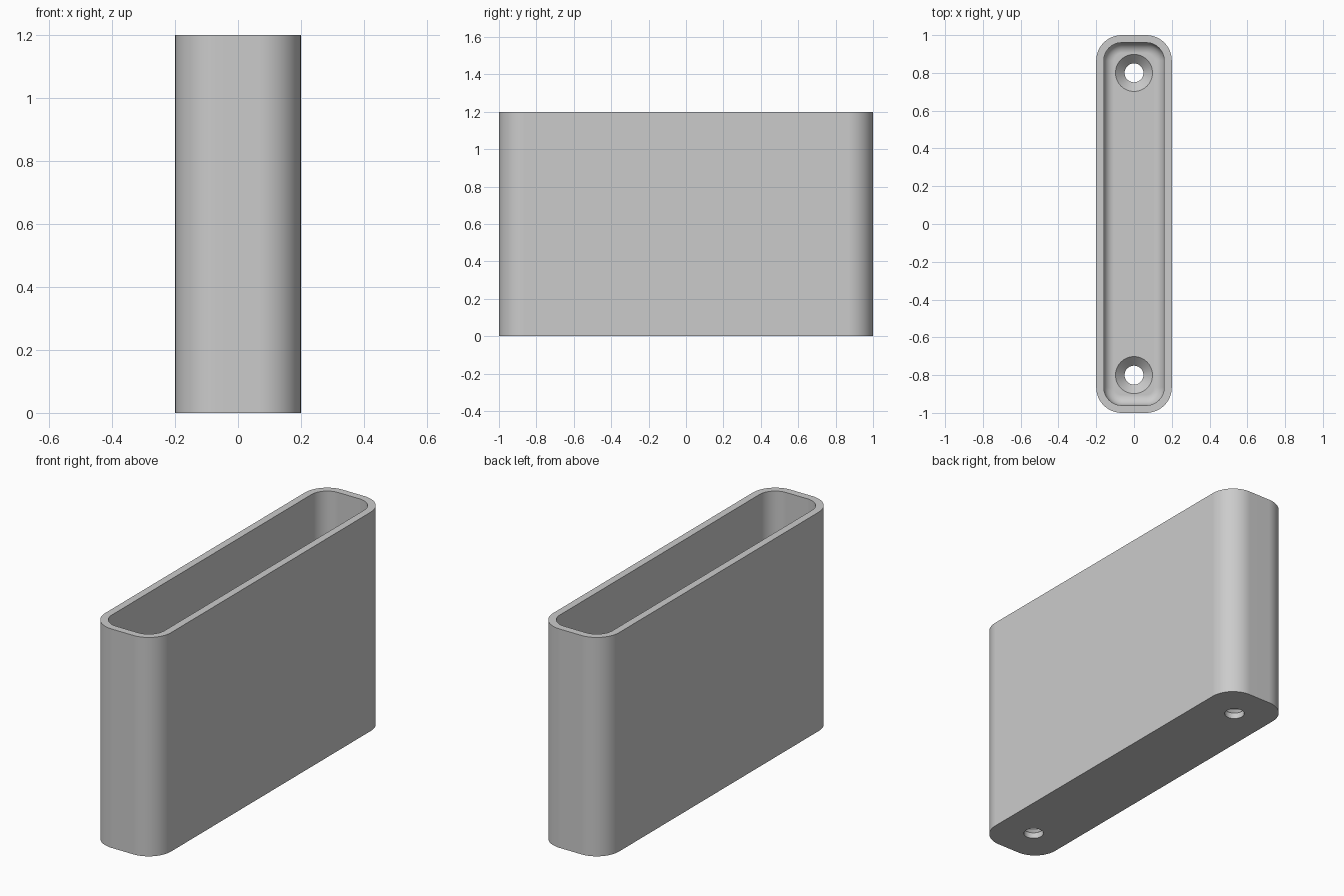
import bpy, bmesh, math

old = bpy.data.objects.get("Cube")
if old:
    bpy.data.objects.remove(old, do_unlink=True)

WIDTH, LENGTH, HEIGHT = 0.4, 2.0, 1.2
WALL, FLOOR = 0.04, 0.08
CORNER, FILLET = 0.135, 0.055
HOLE_Y, HOLE_R, SINK_R = 0.8, 0.05, 0.098

grey = bpy.data.materials.new("light grey")
grey.use_nodes = True
colour = (0.6, 0.6, 0.6, 1)
grey.diffuse_color = colour
grey.node_tree.nodes["Principled BSDF"].inputs["Base Color"].default_value = colour


def make_object(name, bm):
    bmesh.ops.recalc_face_normals(bm, faces=bm.faces)
    mesh = bpy.data.meshes.new(name)
    bm.to_mesh(mesh)
    bm.free()
    mesh.materials.append(grey)
    obj = bpy.data.objects.new(name, mesh)
    bpy.context.collection.objects.link(obj)
    return obj


def rounded_ring(bm, inset, z, steps=12):
    """Rounded rectangle of vertices, inset from the outer outline."""
    r = CORNER - inset
    cx, cy = WIDTH / 2 - CORNER, LENGTH / 2 - CORNER
    ring = []
    for i, (sx, sy) in enumerate([(1, 1), (-1, 1), (-1, -1), (1, -1)]):
        for k in range(steps + 1):
            a = math.pi / 2 * (i + k / steps)
            ring.append(bm.verts.new((sx * cx + r * math.cos(a),
                                      sy * cy + r * math.sin(a), z)))
    return ring


def circle_ring(bm, r, y, z, sides=48):
    return [bm.verts.new((r * math.cos(2 * math.pi * k / sides),
                          y + r * math.sin(2 * math.pi * k / sides), z))
            for k in range(sides)]


def skin(bm, rings):
    """Join consecutive rings and cap both ends."""
    for a, b in zip(rings, rings[1:]):
        for k in range(len(a)):
            n = (k + 1) % len(a)
            bm.faces.new((a[k], a[n], b[n], b[k]))
    bm.faces.new(rings[0])
    bm.faces.new(rings[-1])


# Open box: outer wall, rim, inner wall, filleted floor
profile = [(0, 0), (0, HEIGHT), (WALL, HEIGHT)]
for k in range(9):
    a = math.pi / 2 * k / 8
    profile.append((WALL + FILLET * (1 - math.cos(a)),
                    FLOOR + FILLET * (1 - math.sin(a))))
bm = bmesh.new()
skin(bm, [rounded_ring(bm, inset, z) for inset, z in profile])
box = make_object("open_box", bm)

# Countersunk screw holes through the floor
bm = bmesh.new()
sink_z = FLOOR - (SINK_R - HOLE_R)
for y in (-HOLE_Y, HOLE_Y):
    skin(bm, [circle_ring(bm, r, y, z) for r, z in
              [(HOLE_R, -0.1), (HOLE_R, sink_z), (SINK_R + 0.02, FLOOR + 0.02)]])
cutter = make_object("screw_hole_cutter", bm)
cutter.hide_render = True

cut = box.modifiers.new("screw_holes", "BOOLEAN")
cut.operation, cut.solver, cut.object = "DIFFERENCE", "EXACT", cutter

bpy.ops.object.select_all(action="DESELECT")
box.select_set(True)
bpy.context.view_layer.objects.active = box
bpy.ops.object.modifier_apply(modifier=cut.name)
bpy.data.objects.remove(cutter, do_unlink=True)

# Smooth corners and fillets, crisp rims, flat large faces
bpy.ops.object.shade_smooth_by_angle(angle=math.radians(30))
normals = box.modifiers.new("flat_face_normals", "WEIGHTED_NORMAL")
normals.keep_sharp = True
